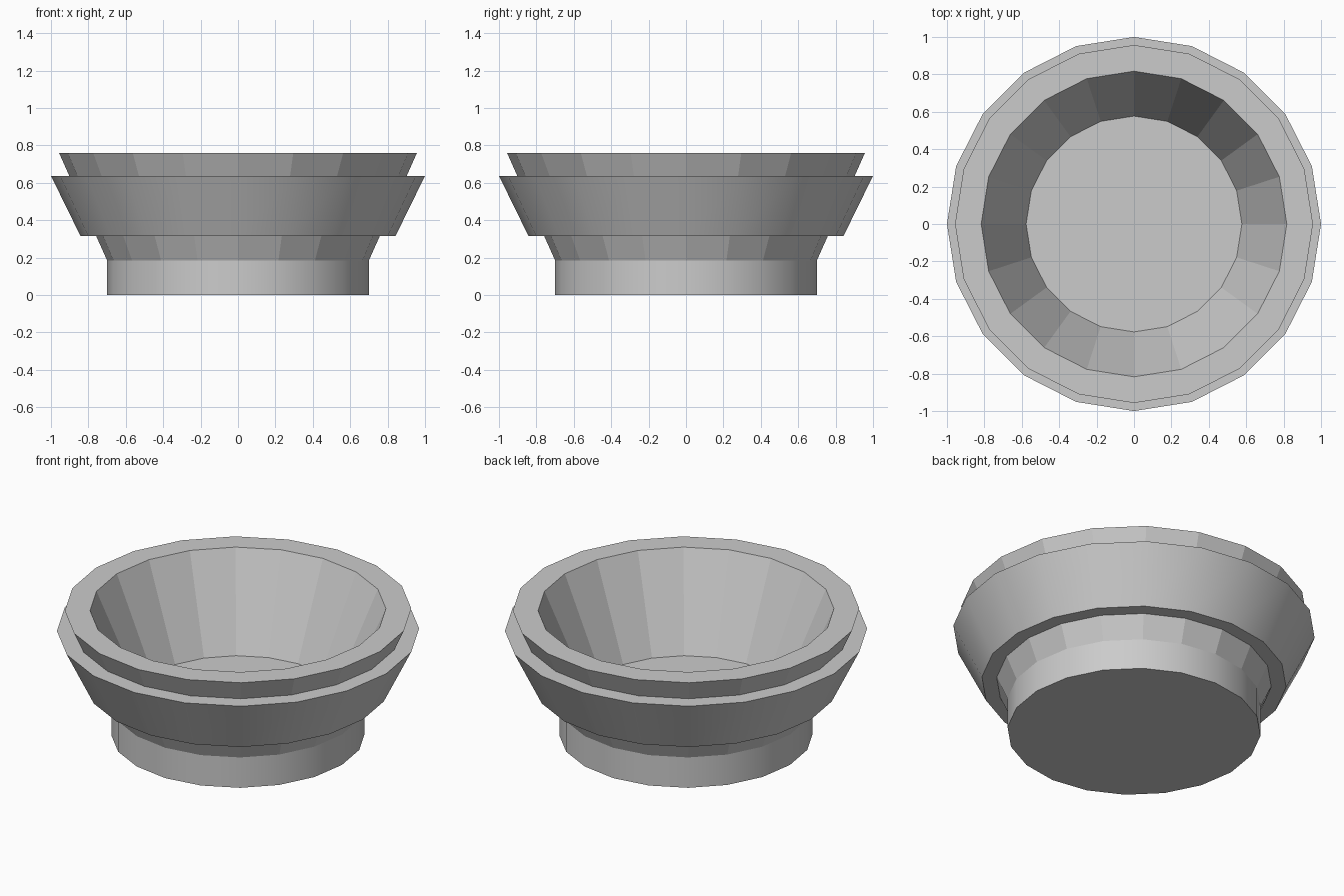
import bpy, bmesh, math

if "Cube" in bpy.data.objects:
    bpy.data.objects.remove(bpy.data.objects["Cube"])

SIDES = 20


def lathe(name, profile, smooth=False):
    """Revolve (radius, z) points around z; radius 0 closes with a flat cap."""
    bm = bmesh.new()
    rings = []
    for r, z in profile:
        if r == 0:
            rings.append(None)
            continue
        rings.append([bm.verts.new((r * math.cos(2 * math.pi * i / SIDES),
                                    r * math.sin(2 * math.pi * i / SIDES), z))
                      for i in range(SIDES)])
    for a, b in zip(rings, rings[1:]):
        if a is None:
            bm.faces.new(b[::-1])
        elif b is None:
            bm.faces.new(a)
        else:
            for i in range(SIDES):
                j = (i + 1) % SIDES
                bm.faces.new((a[i], a[j], b[j], b[i]))
    mesh = bpy.data.meshes.new(name)
    bm.to_mesh(mesh)
    bm.free()
    obj = bpy.data.objects.new(name, mesh)
    bpy.context.collection.objects.link(obj)
    if smooth:
        bpy.ops.object.select_all(action='DESELECT')
        obj.select_set(True)
        bpy.context.view_layer.objects.active = obj
        bpy.ops.object.shade_smooth_by_angle(angle=math.radians(30))
    return obj


# Round foot
lathe("base", [(0, 0), (0.70, 0), (0.70, 0.185)], smooth=True)

# Faceted bowl: outer wall, rim, inner wall, floor
lathe("bowl", [(0.70, 0.185), (0.957, 0.76), (0.817, 0.76),
               (0.577, 0.21), (0, 0.21)])

# Raised flared band around the bowl
lathe("band", [(0.76, 0.315), (0.842, 0.315), (1.0, 0.637), (0.902, 0.637)],
      smooth=True)
